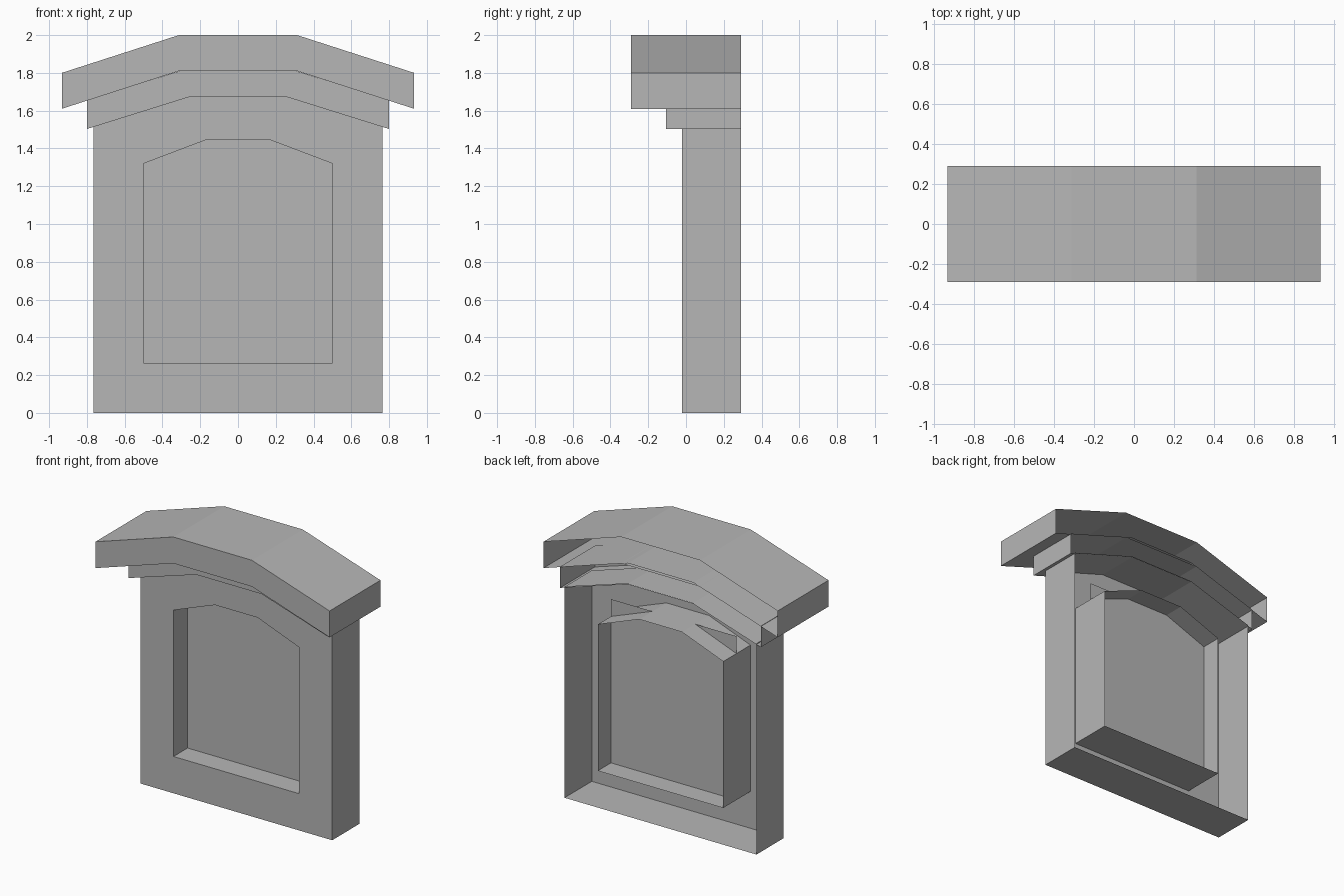
import bpy
import bmesh

cube = bpy.data.objects.get("Cube")
if cube:
    bpy.data.objects.remove(cube, do_unlink=True)

stone = bpy.data.materials.new("grey_stone")
stone.use_nodes = True
GREY = (0.47, 0.47, 0.47, 1)
stone.diffuse_color = GREY
stone.node_tree.nodes["Principled BSDF"].inputs["Base Color"].default_value = GREY

BACK = 0.29          # every shell is open at this depth
FRAME_FRONT = -0.02
PANEL_DEPTH = 0.14


def mirrored(right_half):
    """Close a bottom-to-top right half outline into a symmetric loop."""
    return right_half + [(-x, z) for x, z in reversed(right_half)]


def ring(bm, outline, y):
    return [bm.verts.new((x, y, z)) for x, z in outline]


def walls(bm, front, back, inward=False):
    """Join two rings with a band of quads."""
    for i in range(len(front)):
        j = (i + 1) % len(front)
        quad = [front[i], back[i], back[j], front[j]]
        bm.faces.new(quad[::-1] if inward else quad)


def finish(bm, name):
    mesh = bpy.data.meshes.new(name)
    bm.to_mesh(mesh)
    bm.free()
    mesh.materials.append(stone)
    obj = bpy.data.objects.new(name, mesh)
    bpy.context.collection.objects.link(obj)
    return obj


def arched_band(name, half_width, half_flat, low, high, thickness, front_y):
    """Three-segment arch with a closed front and an open back."""
    bm = bmesh.new()
    under = [(-half_width, low), (-half_flat, high), (half_flat, high), (half_width, low)]
    over = [(x, z + thickness) for x, z in reversed(under)]
    front = ring(bm, under + over, front_y)
    back = ring(bm, under + over, BACK)
    walls(bm, front, back)
    for i in range(3):
        bm.faces.new([front[i], front[i + 1], front[6 - i], front[7 - i]])
    return finish(bm, name)


# Cornice and the smaller moulding beneath it
arched_band("cornice", 0.933, 0.313, 1.61, 1.81, 0.19, -0.29)
arched_band("moulding", 0.80, 0.26, 1.503, 1.672, 0.153, -0.105)

# Frame: outer walls, pierced front face and the niche lining
frame_outline = mirrored([(0.765, 0), (0.765, 1.52), (0.26, 1.678)])
niche_outline = mirrored([(0.50, 0.265), (0.50, 1.32), (0.17, 1.445)])
bm = bmesh.new()
outer = ring(bm, frame_outline, FRAME_FRONT)
inner = ring(bm, niche_outline, FRAME_FRONT)
walls(bm, outer, ring(bm, frame_outline, BACK))
walls(bm, inner, ring(bm, niche_outline, BACK), inward=True)
walls(bm, outer, inner)
bmesh.ops.recalc_face_normals(bm, faces=bm.faces)
finish(bm, "frame")

# Plain rectangular panel set inside the niche
bm = bmesh.new()
bm.faces.new(ring(bm, mirrored([(0.50, 0.265), (0.50, 1.445)]), PANEL_DEPTH))
bmesh.ops.recalc_face_normals(bm, faces=[])
panel = finish(bm, "niche_panel")
if panel.data.polygons[0].normal.y > 0:
    panel.data.flip_normals()
